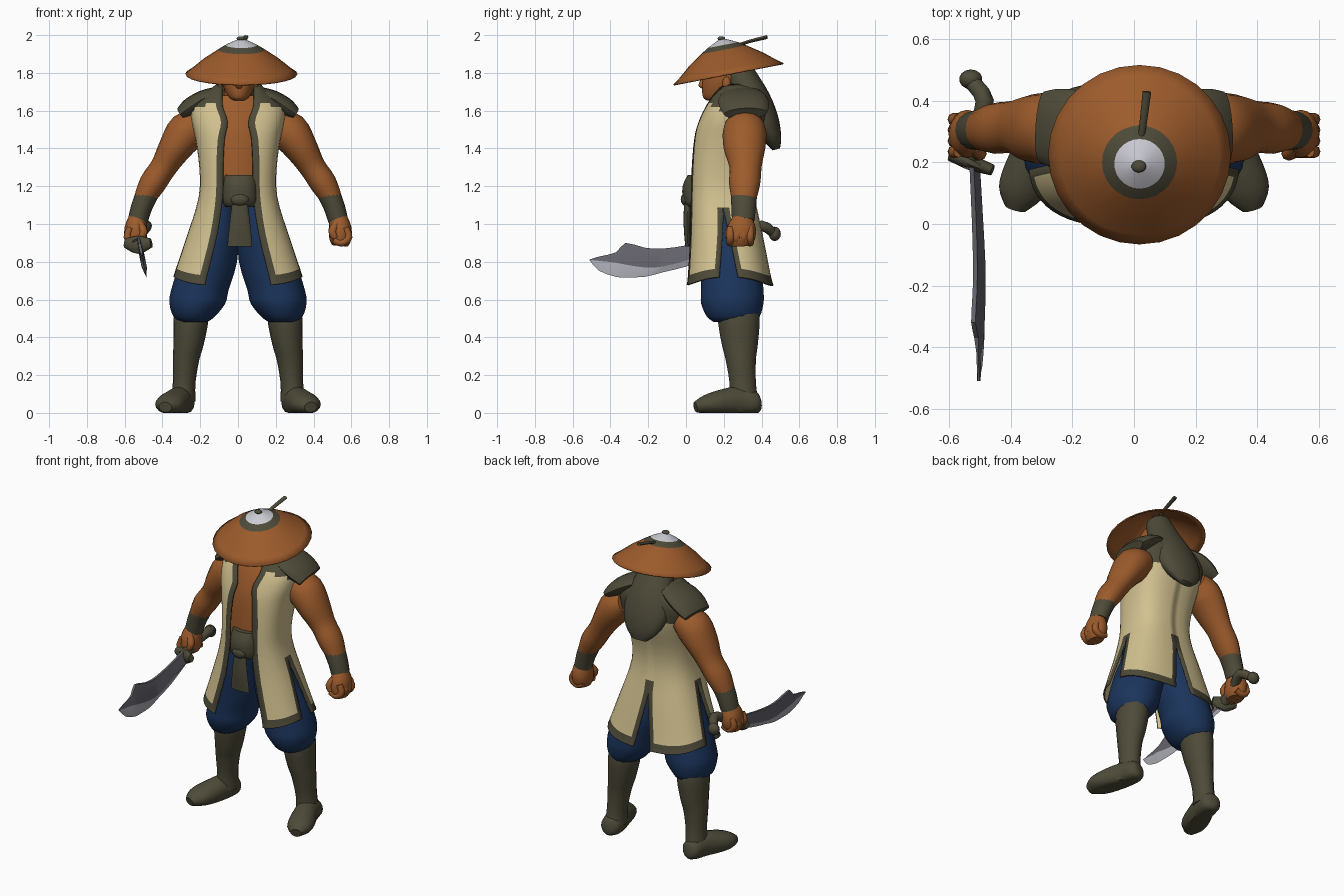
import bpy, bmesh, math
from mathutils import Vector, Matrix

if "Cube" in bpy.data.objects:
    bpy.data.objects.remove(bpy.data.objects["Cube"])


def material(name, rgb):
    m = bpy.data.materials.new(name)
    m.use_nodes = True
    m.diffuse_color = (*rgb, 1)
    m.node_tree.nodes["Principled BSDF"].inputs["Base Color"].default_value = (*rgb, 1)
    return m


SKIN = material("tan_orange", (.335, .105, .025))
CREAM = material("cream_cloth", (.65, .54, .28))
OLIVE = material("dark_olive", (.076, .07, .041))
BLUE = material("navy_cloth", (.011, .035, .108))
WHITE = material("pale_grey", (.60, .60, .66))
STEEL = material("dark_steel", (.13, .125, .15))
EDGE = material("bright_steel", (.40, .40, .45))


def finish(bm, name, mats, mirror=False, thick=0, angle=50):
    """Turn a bmesh into a shaded object with optional shell and mirror."""
    bmesh.ops.recalc_face_normals(bm, faces=bm.faces)
    me = bpy.data.meshes.new(name)
    bm.to_mesh(me)
    bm.free()
    ob = bpy.data.objects.new(name, me)
    bpy.context.collection.objects.link(ob)
    for m in mats:
        me.materials.append(m)
    bpy.ops.object.select_all(action="DESELECT")
    ob.select_set(True)
    bpy.context.view_layer.objects.active = ob
    bpy.ops.object.shade_smooth_by_angle(angle=math.radians(angle))
    if thick:
        s = ob.modifiers.new("shell", "SOLIDIFY")
        s.thickness, s.offset = thick, -1
        s.material_offset = -2  # the lining takes the first colour
    if mirror:
        ob.modifiers.new("mirror", "MIRROR")
    return ob


def smooth(rows, k):
    """Catmull-Rom resampling of a list of equal-length tuples."""
    out = []
    for i in range(len(rows) - 1):
        a, b, c, d = (rows[max(0, min(len(rows) - 1, i + j))] for j in (-1, 0, 1, 2))
        for s in range(k):
            t = s / k
            out.append(tuple(q + t / 2 * (r - p + t * (2 * p - 5 * q + 4 * r - w + t * (3 * (q - r) + w - p)))
                             for p, q, r, w in zip(a, b, c, d)))
    return out + [tuple(rows[-1])]


def bridge(bm, rings, caps=True):
    n = len(rings[0])
    for a, b in zip(rings, rings[1:]):
        for i in range(n):
            bm.faces.new((a[i], a[(i + 1) % n], b[(i + 1) % n], b[i]))
    if caps:
        bm.faces.new(rings[0])
        bm.faces.new(rings[-1])


def loft(name, rows, mat, axis=None, mirror=False, k=3, n=16):
    """Skin elliptical rings (x, y, z, a, b); level rings if axis is None."""
    bm, rings = bmesh.new(), []
    rows = smooth(rows, k)
    for i, (x, y, z, a, b) in enumerate(rows):
        u, v = Vector((1, 0, 0)), Vector((0, 1, 0))
        if axis:
            t = (Vector(rows[min(i + 1, len(rows) - 1)][:3]) - Vector(rows[max(i - 1, 0)][:3])).normalized()
            u = Vector(axis)
            u = (u - t * u.dot(t)).normalized()
            v = t.cross(u)
        ring = []
        for j in range(n):
            w = math.tau * j / n
            p = Vector((x, y, z)) + u * a * math.cos(w) + v * b * math.sin(w)
            p.z = max(p.z, 0)
            ring.append(bm.verts.new(p))
        rings.append(ring)
    bridge(bm, rings)
    return finish(bm, name, [mat], mirror)


def ball(name, pos, size, mat, mirror=False):
    bm = bmesh.new()
    bmesh.ops.create_uvsphere(bm, u_segments=14, v_segments=8, radius=1)
    bmesh.ops.transform(bm, matrix=Matrix.Translation(pos) @ Matrix.Diagonal((*size, 1)), verts=bm.verts)
    return finish(bm, name, [mat], mirror)


X, Y = (1, 0, 0), (0, 1, 0)

# Boots and trousers
loft("feet", [(.285, .395, .05, .025, .03), (.29, .37, .05, .06, .06), (.305, .28, .06, .068, .08),
              (.345, .17, .05, .078, .068), (.37, .1, .042, .072, .05), (.385, .05, .03, .035, .028)],
     OLIVE, X, True)
loft("boots", [(.25, .28, .54, .085, .105), (.25, .28, .48, .092, .11), (.262, .285, .36, .08, .095),
               (.275, .29, .28, .07, .08), (.285, .3, .16, .06, .07), (.29, .305, .06, .065, .078)],
     OLIVE, None, True)
loft("trousers", [(.09, .19, 1.15, .09, .12), (.115, .21, .95, .115, .145), (.155, .235, .8, .15, .16),
                  (.202, .245, .65, .152, .165), (.215, .245, .58, .148, .165),
                  (.232, .25, .51, .11, .14), (.235, .25, .48, .07, .1)], BLUE, None, True)

# Coat: height, half width, front y, back y, half opening
COAT = [(.675, .345, -.012, .465, .175), (.725, .33, -.004, .45, .165), (.95, .262, .015, .405, .11),
        (1.15, .207, .02, .365, .082), (1.3, .205, .025, .375, .08), (1.45, .225, .04, .42, .072),
        (1.54, .245, .065, .435, .055), (1.62, .245, .1, .435, .08), (1.68, .19, .135, .42, .085),
        (1.74, .115, .18, .38, .085)]
POW, SIDE_TOP, BACK_TOP = .75, 1.05, 1.0


def coat():
    bm = bmesh.new()
    rows = smooth(COAT, 3)
    grids = ([], [])
    for z, rx, y0, y1, w in rows:
        ang = lambda d: math.asin(min(max(d, 0) / rx, .97) ** (1 / POW))
        g = .12 * max(0, SIDE_TOP - z) / .35
        wb = .055 * max(0, BACK_TOP - z) / .3
        h = math.pi / 2
        spans = ((ang(w), ang(w + .035), h - g - .1, h - g),
                 (h + g, h + g + .1, math.pi - ang(wb + .03), math.pi - ang(wb)))
        for grid, (a, b, c, d) in zip(grids, spans):
            line = []
            for t in [a] + [b + (c - b) * i / 7 for i in range(8)] + [d]:
                s, co = abs(math.sin(t)), math.cos(t)
                y = (y0 + y1) / 2 - (y1 - y0) / 2 * math.copysign(abs(co) ** POW, co)
                lift = .045 * s ** 3 * max(0, SIDE_TOP - z) / .37
                line.append(bm.verts.new((rx * s ** POW if s > 1e-5 else 0, y, z + lift)))
            grid.append(line)
    for part, grid in enumerate(grids):
        for r in range(len(rows) - 1):
            for c in range(9):
                f = bm.faces.new((grid[r][c], grid[r][c + 1], grid[r + 1][c + 1], grid[r + 1][c]))
                z, mid = rows[r][0], f.calc_center_median()
                first = c == 0 and (part == 0 or z < SIDE_TOP + .03)
                last = c == 8 and z < (SIDE_TOP if part == 0 else BACK_TOP) + .03
                yoke = mid.z > 1.645 - .42 * (mid.y - .1)
                f.material_index = int(first or last or yoke or z < .72)
    bmesh.ops.remove_doubles(bm, verts=bm.verts, dist=.0005)
    finish(bm, "coat", [CREAM, OLIVE], True, .01)


coat()
loft("shoulder_caps", [(.1, .29, 1.7, .1, .03), (.18, .3, 1.665, .13, .045), (.25, .31, 1.62, .13, .05),
                       (.3, .315, 1.585, .115, .035)], OLIVE, Y, True)

# Bare torso under the coat
loft("torso", [(0, (a + b) / 2, z, rx - .02, (b - a) / 2 - .02) for z, rx, a, b, w in COAT[3:9]], SKIN)

# Waist sash with knot and hanging end
loft("sash", [(.01, .06, 1.09, .075, .05), (.01, .05, 1.12, .09, .065), (.01, .05, 1.2, .088, .068),
              (.01, .06, 1.26, .08, .05)], OLIVE)
ball("sash_knot", (.01, .0, 1.13), (.05, .028, .035), OLIVE)
loft("sash_end", [(.01, .01, 1.12, .04, .02), (.01, .005, 1.0, .055, .018), (.01, .01, .88, .066, .014)], OLIVE)

# Arms, wrist wraps and fists
loft("arms", [(.2, .31, 1.53, .095, .08), (.27, .31, 1.49, .115, .105), (.335, .31, 1.4, .11, .088),
              (.395, .315, 1.3, .085, .07), (.455, .31, 1.21, .082, .07), (.51, .305, 1.1, .06, .05),
              (.53, .3, 1.0, .05, .045)], SKIN, Y, True)
loft("wrist_wraps", [(.483, .307, 1.155, .07, .06), (.51, .305, 1.09, .065, .056), (.53, .303, 1.02, .06, .053)],
     OLIVE, Y, True)
loft("fists", [(.53, .3, 1.04, .05, .045), (.54, .295, .98, .076, .06), (.542, .29, .92, .074, .058),
               (.54, .29, .885, .055, .042)], SKIN, Y, True)
for i in range(4):
    y = .235 + .035 * i
    loft("finger_%d" % (i + 1), [(.57, y, .98, .019, .018), (.586, y, .93, .021, .02), (.55, y, .9, .021, .02),
                                 (.505, y, .915, .019, .018)], SKIN, Y, True, n=8)
loft("thumbs", [(.52, .25, 1.0, .022, .022), (.5, .228, .96, .022, .022), (.515, .225, .925, .016, .016)],
     SKIN, Y, True, n=8)

# Neck, head, face and hair
loft("neck", [(0, .23, 1.56, .1, .1), (0, .225, 1.64, .078, .085), (0, .22, 1.74, .072, .085)], SKIN)
loft("head", [(.005, .16, 1.655, .03, .05), (.005, .175, 1.668, .052, .083), (.005, .19, 1.705, .074, .105),
              (.005, .2, 1.76, .09, .115), (.005, .21, 1.83, .09, .115), (.005, .21, 1.88, .06, .08)], SKIN)
loft("nose", [(.005, .095, 1.775, .01, .01), (.005, .083, 1.735, .018, .018), (.005, .092, 1.718, .012, .008)],
     SKIN, None, n=8)
ball("ears", (.095, .215, 1.745), (.012, .022, .035), SKIN, True)
loft("hair", [(.005, .23, 1.9, .08, .075), (.005, .29, 1.77, .11, .088), (.005, .355, 1.65, .145, .095),
              (0, .415, 1.54, .15, .08), (0, .46, 1.45, .11, .048), (0, .478, 1.395, .05, .02)], OLIVE, X)

# Tilted straw hat, coloured in rings from the crown outward
bm, rings = bmesh.new(), []
tilt = Matrix.Translation((.018, .225, 1.795)) @ Matrix.Rotation(math.radians(11), 4, "X")
for r, z in [(.003, .19), (.03, .18), (.082, .155), (.122, .13), (.2, .077), (.26, .027), (.297, 0)]:
    rings.append([bm.verts.new(tilt @ Vector((r * math.cos(math.tau * i / 28), r * math.sin(math.tau * i / 28), z)))
                  for i in range(28)])
bridge(bm, rings, False)
bm.faces.new(rings[0])
for f in bm.faces:
    p = tilt.inverted() @ f.calc_center_median()
    r = math.hypot(p.x, p.y)
    f.material_index = 1 if r < .08 else 2 if r < .122 else 0
finish(bm, "hat", [SKIN, WHITE, OLIVE], thick=.007)
ball("hat_knob", (.016, .187, 1.982), (.024, .02, .012), OLIVE)
loft("hat_stick", [(.025, .27, 1.945), (.042, .43, 1.99)] and
     [(.022, .27, 1.945, .01, .008), (.03, .33, 1.965, .012, .009), (.042, .43, 1.99, .014, .01)], OLIVE, X, n=8)

# Curved sword in the right hand: y, spine, bevel line, cutting edge
bm, rings = bmesh.new(), []
for y, top, mid, low in smooth([(.2, .93, .865, .845), (.02, .89, .812, .78), (-.12, .87, .775, .745),
                                (-.22, .875, .77, .72), (-.32, .9, .785, .718), (-.37, .85, .795, .72),
                                (-.46, .828, .805, .752), (-.51, .812, .81, .808)], 2):
    half = .014 if y > -.4 else .006
    rings.append([bm.verts.new((-.522 + .2 * (.9 - z) + s * half, y, z))
                  for z, s in ((top, .5), (mid, 1), (low, 0), (mid, -1), (top, -.5))])
bridge(bm, rings)
bm.verts.index_update()
for f in bm.faces:
    if len(f.verts) == 4 and any(v.index % 5 == 2 for v in f.verts):
        f.material_index = 1
finish(bm, "sword_blade", [STEEL, EDGE], angle=25)
loft("sword_grip", [(-.53, .465, .95, .026, .026), (-.485, .4, .99, .03, .03), (-.515, .3, .945, .028, .028),
                    (-.53, .19, .89, .034, .034)], OLIVE, X, n=10)
ball("sword_pommel", (-.53, .47, .948), (.038, .032, .038), OLIVE)
loft("sword_guard", [(-.597, .225, .9, .02, .025), (-.53, .2, .89, .025, .05), (-.46, .175, .9, .018, .025)],
     OLIVE, Y, n=10)
